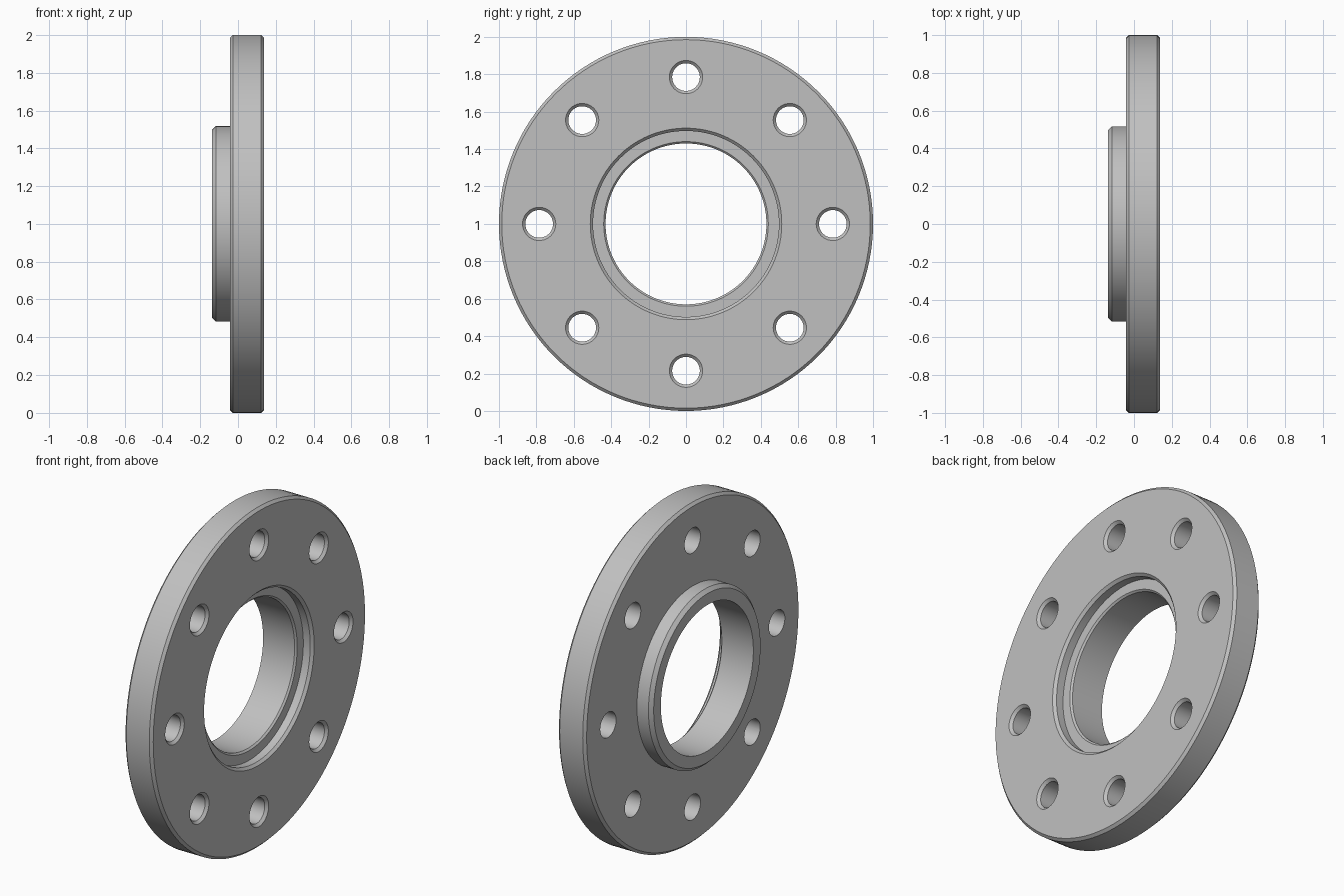
import bpy, bmesh, math
from mathutils import Matrix

if "Cube" in bpy.data.objects:
    bpy.data.objects.remove(bpy.data.objects["Cube"])

steel = bpy.data.materials.new("grey_steel")
steel.diffuse_color = (0.53, 0.53, 0.53, 1)
steel.use_nodes = True
steel.node_tree.nodes["Principled BSDF"].inputs["Base Color"].default_value = steel.diffuse_color


def lathe(name, profile, segments, closed):
    """Revolve (x, radius) points around the x axis; cap the ends if not closed."""
    bm = bmesh.new()
    rings = []
    for i in range(segments):
        a = 2 * math.pi * i / segments
        rings.append([bm.verts.new((x, r * math.cos(a), r * math.sin(a))) for x, r in profile])
    n = len(profile)
    for i in range(segments):
        p, q = rings[i], rings[(i + 1) % segments]
        for j in range(n if closed else n - 1):
            k = (j + 1) % n
            bm.faces.new((p[j], p[k], q[k], q[j]))
    if not closed:
        bm.faces.new([r[0] for r in rings])
        bm.faces.new([r[-1] for r in rings])
    bmesh.ops.recalc_face_normals(bm, faces=bm.faces)
    mesh = bpy.data.meshes.new(name)
    bm.to_mesh(mesh)
    bm.free()
    mesh.materials.append(steel)
    ob = bpy.data.objects.new(name, mesh)
    bpy.context.collection.objects.link(ob)
    return ob


# Flange body: disc, raised boss, bore and recessed seat in one section
back, step, front = -0.1375, -0.0425, 0.1375
c = 0.015
flange = lathe("flange", [
    (back, 0.43), (back, 0.497), (back + 0.02, 0.517), (step, 0.517),
    (step, 1 - c), (step + c, 1), (front - c, 1), (front, 1 - c),
    (front, 0.512), (front - c, 0.497), (front - 0.06, 0.497),
    (front - 0.06, 0.44), (front - 0.07, 0.43),
], 128, True)

# Eight bolt holes, chamfered on the recessed side
cutters = []
for i in range(8):
    hole = lathe("bolt_hole_cutter", [
        (-0.2, 0.074), (front - c, 0.074), (front, 0.089), (front + 0.02, 0.109),
    ], 40, False)
    a = i * math.pi / 4
    hole.data.transform(Matrix.Translation((0, 0.785 * math.cos(a), 0.785 * math.sin(a))))
    hole.hide_render = True
    cutters.append(hole)
    mod = flange.modifiers.new("bolt_hole", 'BOOLEAN')
    mod.operation = 'DIFFERENCE'
    mod.solver = 'EXACT'
    mod.object = hole

# Apply the cuts, then drop the cutters
bpy.context.view_layer.objects.active = flange
flange.select_set(True)
for mod in list(flange.modifiers):
    bpy.ops.object.modifier_apply(modifier=mod.name)
for hole in cutters:
    bpy.data.objects.remove(hole, do_unlink=True)

# Stand on the ground
flange.data.transform(Matrix.Translation((0, 0, 1)))
bpy.ops.object.shade_smooth_by_angle(angle=math.radians(30))
